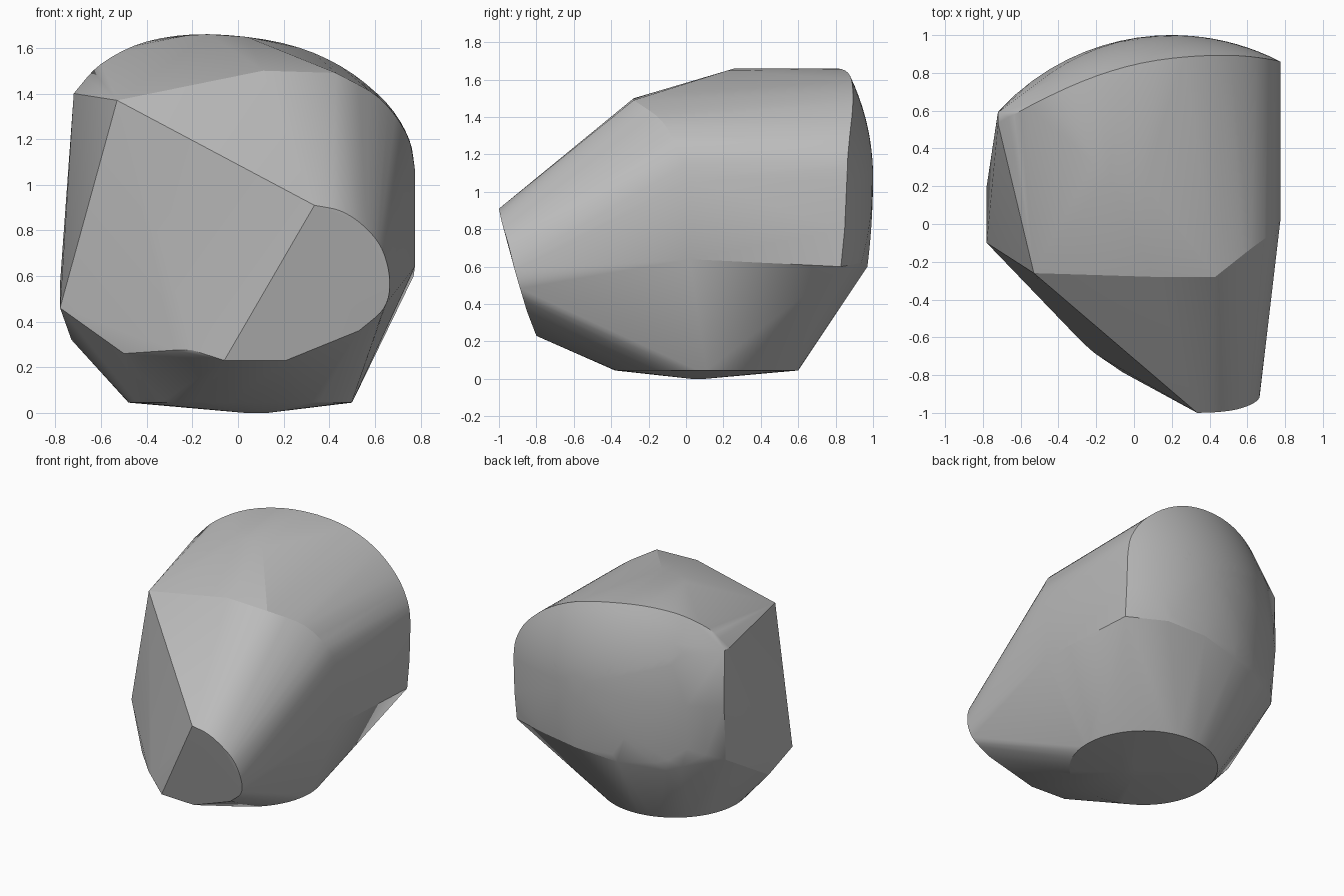
import bpy, bmesh, math
from mathutils import Vector

if "Cube" in bpy.data.objects:
    bpy.data.objects.remove(bpy.data.objects["Cube"])


def spline(points, steps=5):
    """Catmull-Rom curve through a few points."""
    p = [Vector(q) for q in points]
    p = [2 * p[0] - p[1]] + p + [2 * p[-1] - p[-2]]
    out = []
    for i in range(1, len(p) - 2):
        a, b, c, d = p[i - 1:i + 3]
        for s in range(steps):
            t = s / steps
            out.append(0.5 * (2 * b + (c - a) * t + (2 * a - 5 * b + 4 * c - d) * t * t
                              + (3 * b - a - 3 * c + d) * t ** 3))
    return out + [p[-2]]


def dome_point(x, z):
    """Point on the large domed back, flatter below its middle."""
    dz = z - 1.08
    if dz < 0:
        dz *= 0.57
    return Vector((x, math.sqrt(1.5625 - (x - 0.2) ** 2 - dz * dz) - 0.25, z))


cloud = []

# Domed back: rim outline filled with shrinking copies
rim = [(v.x, v.y) for v in spline([
    (-0.72, 1.4, 0), (-0.6, 1.53, 0), (-0.4, 1.628, 0), (-0.13, 1.66, 0), (0.2, 1.62, 0),
    (0.45, 1.52, 0), (0.65, 1.36, 0), (0.75, 1.2, 0), (0.775, 1.06, 0)], 4)]
rim += [(0.775, 0.8), (0.77, 0.6), (0.49, 0.62), (0.2, 0.6), (-0.1, 0.56),
        (-0.4, 0.53), (-0.49, 0.56), (-0.71, 0.6), (-0.72, 1.0)]
for k in range(10):
    f = 1 - k / 10
    cloud += [dome_point(0.2 + (x - 0.2) * f, 1.08 + (z - 1.08) * f) for x, z in rim]
cloud.append(Vector((-0.72, 0.59, 1.4)))

# Nose: rounded right edge of the front plate
cloud += spline([(0.335, -1, 0.91), (0.45, -0.995, 0.885), (0.55, -0.98, 0.82),
                 (0.63, -0.95, 0.72), (0.665, -0.915, 0.58), (0.64, -0.88, 0.46),
                 (0.53, -0.85, 0.36)], 5)
cloud += [Vector(p) for p in [(0.21, -0.8, 0.23), (-0.06, -0.785, 0.23)]]

# Lower left front edge, rounded
cloud += spline([(-0.1, -0.75, 0.25), (-0.2, -0.69, 0.275), (-0.28, -0.62, 0.275)], 3)
cloud += [Vector(p) for p in [(-0.5, -0.38, 0.26), (-0.78, -0.1, 0.46), (-0.78, 0.2, 0.57),
                              (-0.73, 0.1, 0.32)]]

# Front ends of the top and right side
cloud += spline([(0.43, -0.28, 1.49), (0.62, -0.13, 1.38), (0.74, -0.04, 1.22),
                 (0.775, 0.02, 1.07)], 4)
cloud += [Vector(p) for p in [(-0.53, -0.26, 1.37), (0.11, -0.28, 1.5), (-0.22, 0.32, 1.655),
                              (-0.13, 0.26, 1.66), (0.04, 0.22, 1.648), (0.775, 0.02, 0.64)]]

# Round base with a very shallow point
for i in range(64):
    a = 2 * math.pi * i / 64
    cloud.append(Vector((0.01 + 0.49 * math.cos(a), 0.11 + 0.49 * math.sin(a), 0.045)))
cloud += [Vector((0.03, 0.03, 0)), Vector((0.13, 0.03, 0)), Vector((0.08, 0.1, 0))]

# Wrap everything in one convex skin
bm = bmesh.new()
for p in cloud:
    bm.verts.new(p)
bmesh.ops.remove_doubles(bm, verts=bm.verts, dist=0.002)
bmesh.ops.convex_hull(bm, input=bm.verts[:])
bmesh.ops.delete(bm, geom=[v for v in bm.verts if not v.link_faces], context='VERTS')
bmesh.ops.recalc_face_normals(bm, faces=bm.faces)
mesh = bpy.data.meshes.new("boulder")
bm.to_mesh(mesh)
bm.free()

stone = bpy.data.materials.new("light grey")
stone.diffuse_color = (0.5, 0.5, 0.5, 1)
stone.use_nodes = True
stone.node_tree.nodes["Principled BSDF"].inputs["Base Color"].default_value = stone.diffuse_color
mesh.materials.append(stone)
body = bpy.data.objects.new("boulder", mesh)
bpy.context.collection.objects.link(body)
bpy.context.view_layer.objects.active = body
body.select_set(True)
bpy.ops.object.shade_smooth_by_angle(angle=math.radians(20))
